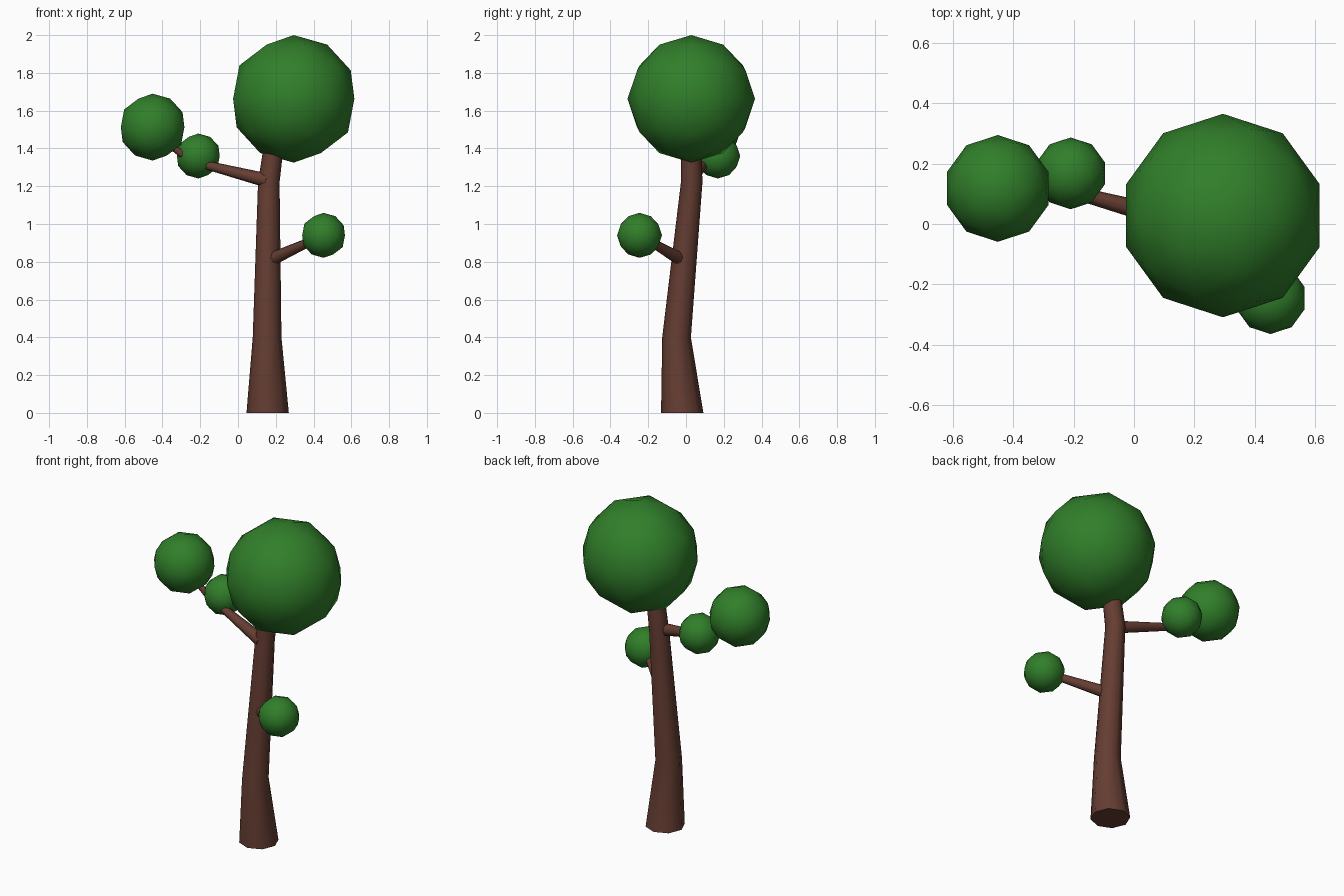
import bpy, bmesh, math
from mathutils import Vector

if "Cube" in bpy.data.objects:
    bpy.data.objects.remove(bpy.data.objects["Cube"])


def material(name, rgb):
    mat = bpy.data.materials.new(name)
    mat.diffuse_color = (*rgb, 1)
    mat.use_nodes = True
    mat.node_tree.nodes["Principled BSDF"].inputs["Base Color"].default_value = mat.diffuse_color
    return mat


bark = material("bark", (0.13, 0.047, 0.032))
leaf = material("leaf", (0.03, 0.21, 0.023))


def finish(name, bm, mat):
    bmesh.ops.recalc_face_normals(bm, faces=bm.faces)
    mesh = bpy.data.meshes.new(name)
    bm.to_mesh(mesh)
    bm.free()
    mesh.materials.append(mat)
    obj = bpy.data.objects.new(name, mesh)
    bpy.context.collection.objects.link(obj)
    return obj


def limb(name, path, sides=8, flat_rings=False):
    """Tapered tube through (x, y, z, radius) points, capped at both ends."""
    bm = bmesh.new()
    pts = [Vector(p[:3]) for p in path]
    rings = []
    for i, p in enumerate(pts):
        tangent = pts[min(i + 1, len(pts) - 1)] - pts[max(i - 1, 0)]
        if flat_rings:
            u, v = Vector((1, 0, 0)), Vector((0, 1, 0))
        else:
            u = tangent.cross(Vector((0, 0, 1))).normalized()
            v = tangent.cross(u).normalized()
        r = path[i][3]
        angles = [2 * math.pi * k / sides for k in range(sides)]
        rings.append([bm.verts.new(p + r * (math.cos(a) * u + math.sin(a) * v)) for a in angles])
    for a, b in zip(rings, rings[1:]):
        for k in range(sides):
            n = (k + 1) % sides
            bm.faces.new((a[k], a[n], b[n], b[k])).smooth = True
    bm.faces.new(rings[0])
    bm.faces.new(rings[-1])
    return finish(name, bm, bark)


def foliage(name, center, radius):
    bm = bmesh.new()
    bmesh.ops.create_icosphere(bm, subdivisions=2, radius=radius)
    for f in bm.faces:
        f.smooth = True
    obj = finish(name, bm, leaf)
    obj.location = center
    return obj


# Trunk, flared at the foot and leaning into the crown
limb("trunk", [(0.157, -0.02, 0, 0.112), (0.154, -0.05, 0.4, 0.076),
               (0.163, 0.03, 1.22, 0.057), (0.195, 0.028, 1.46, 0.052)], flat_rings=True)

# Branches
limb("left_branch", [(0.155, 0.01, 1.23, 0.038), (-0.21, 0.108, 1.323, 0.021),
                     (-0.30, 0.11, 1.372, 0.019), (-0.43, 0.118, 1.47, 0.014)])
limb("right_branch", [(0.155, -0.01, 0.803, 0.038), (0.44, -0.235, 0.933, 0.02)])

# Foliage balls
foliage("crown", (0.295, 0.028, 1.6625), 0.3375)
foliage("left_outer_foliage", (-0.452, 0.118, 1.513), 0.177)
foliage("left_inner_foliage", (-0.21, 0.168, 1.36), 0.119)
foliage("right_foliage", (0.453, -0.246, 0.94), 0.119)
